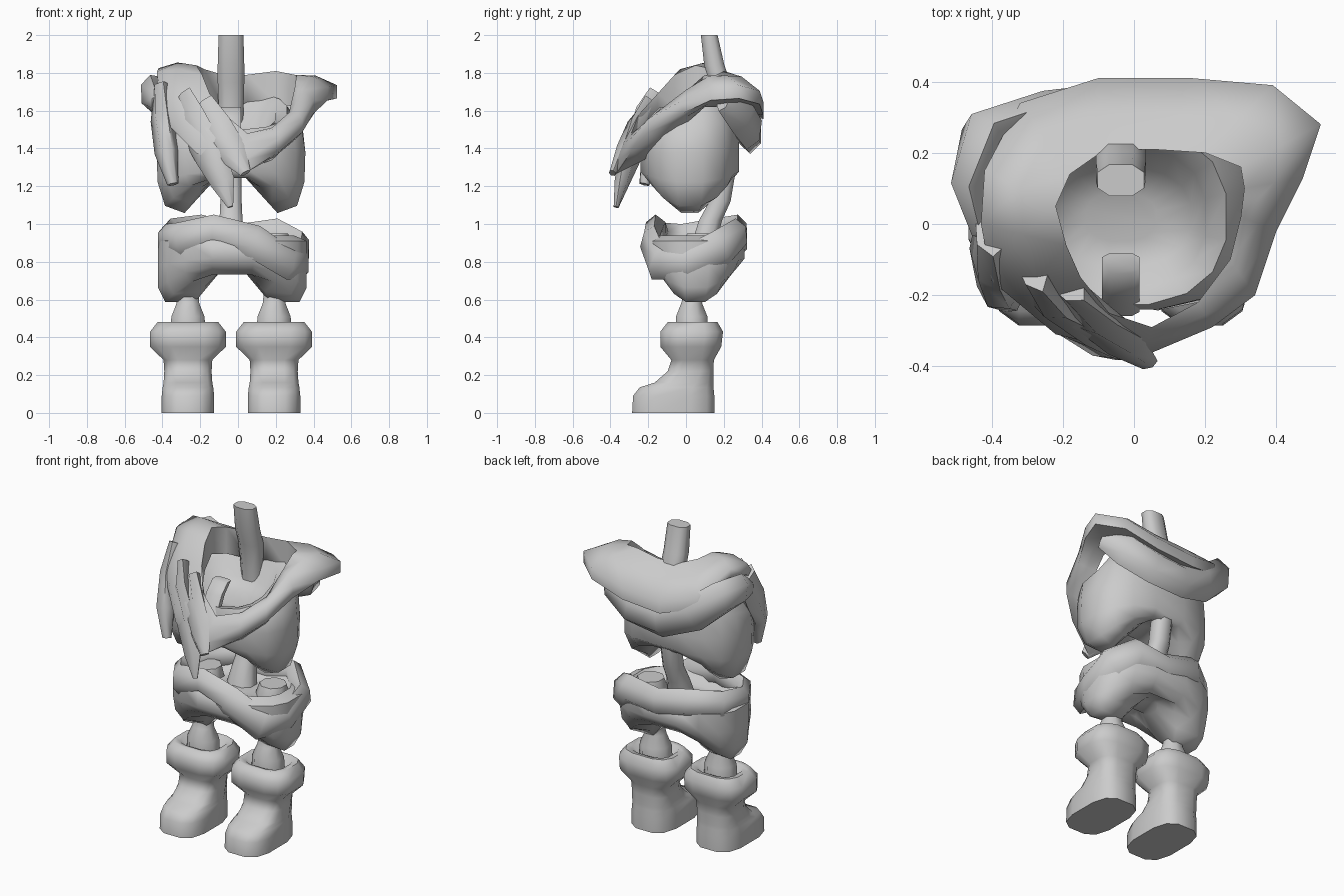
import bpy, bmesh, math
from mathutils import Vector

MID = -0.037  # body symmetry plane


def skin(name, rings, loop=False, angle=60):
    """Skin equal-length rings of points; cap the ends or close into a loop."""
    bm = bmesh.new()
    vs = [[bm.verts.new(p) for p in r] for r in rings]
    n, m = len(rings[0]), len(rings)
    for i in range(m if loop else m - 1):
        a, b = vs[i], vs[(i + 1) % m]
        for j in range(n):
            k = (j + 1) % n
            bm.faces.new((a[j], a[k], b[k], b[j]))
    if not loop:
        bm.faces.new(vs[0])
        bm.faces.new(vs[-1])
    bmesh.ops.recalc_face_normals(bm, faces=bm.faces)
    me = bpy.data.meshes.new(name)
    bm.to_mesh(me)
    bm.free()
    ob = bpy.data.objects.new(name, me)
    bpy.context.collection.objects.link(ob)
    bpy.ops.object.select_all(action='DESELECT')
    ob.select_set(True)
    bpy.context.view_layer.objects.active = ob
    bpy.ops.object.shade_smooth_by_angle(angle=math.radians(angle))
    return ob


def ring(cx, cy, z, rx, ry, n=12, power=1.0, lobe=0.0, tilt=0.0):
    """Horizontal (super)ellipse; lobe pulls the sides down and the middle up."""
    out = []
    for i in range(n):
        t = 2 * math.pi * (i + 0.5) / n
        c, s = math.cos(t), math.sin(t)
        x = rx * math.copysign(abs(c) ** power, c)
        y = ry * math.copysign(abs(s) ** power, s)
        out.append((cx + x, cy + y, z - lobe * math.cos(2 * t) + tilt * y))
    return out


def band(name, pts, loop=False):
    """Cloth strip along x, y, z, half width, half thickness, lying on the body."""
    rings, m = [], len(pts)
    for i, (x, y, z, w, t) in enumerate(pts):
        a = pts[(i - 1) % m] if loop else pts[max(i - 1, 0)]
        b = pts[(i + 1) % m] if loop else pts[min(i + 1, m - 1)]
        tan = (Vector(b[:3]) - Vector(a[:3])).normalized()
        out = Vector((x - MID, y, 0))
        out = (out - tan * out.dot(tan)).normalized()
        side = tan.cross(out)
        rings.append([Vector((x, y, z)) + side * w * math.cos(k * math.pi / 3)
                      + out * t * math.sin(k * math.pi / 3) for k in range(6)])
    return skin(name, rings, loop, 75)


# Boots with thick cuffs, and the leg bones standing in them
boot = [  # z, y front, y back, half width
    (0.00, -0.29, 0.155, 0.142), (0.09, -0.285, 0.155, 0.142), (0.135, -0.25, 0.15, 0.137),
    (0.16, -0.17, 0.148, 0.132), (0.22, -0.10, 0.148, 0.128), (0.28, -0.08, 0.15, 0.132),
    (0.35, -0.14, 0.19, 0.205), (0.43, -0.14, 0.20, 0.205), (0.48, -0.10, 0.17, 0.165),
    (0.475, -0.07, 0.14, 0.13), (0.44, -0.05, 0.12, 0.10)]
bone = [  # z, y, half width, half depth
    (0.44, 0.03, 0.10, 0.09), (0.51, 0.03, 0.095, 0.09), (0.58, 0.03, 0.065, 0.06),
    (0.63, 0.04, 0.06, 0.055), (0.85, 0.07, 0.11, 0.11), (0.95, 0.08, 0.08, 0.08)]
for label, s in (("left", 1), ("right", -1)):
    cx = MID + s * 0.228
    skin(label + "_boot", [ring(cx, (a + b) / 2, z, w, (b - a) / 2, 12, 0.65)
                           for z, a, b, w in boot])
    skin(label + "_leg_bone", [ring(cx, y, z, w, d, 8) for z, y, w, d in bone])

# Baggy shorts: open bowl on top, two hanging lobes below
shorts = [  # z, lobe, half width, half depth
    (0.89, 0, 0.10, 0.08), (0.88, 0, 0.26, 0.15), (0.94, 0, 0.33, 0.20),
    (0.91, 0, 0.40, 0.26), (0.80, 0.02, 0.40, 0.265), (0.72, 0.06, 0.40, 0.23),
    (0.66, 0.08, 0.36, 0.18), (0.68, 0.10, 0.20, 0.14), (0.76, 0.02, 0.07, 0.08)]
skin("shorts", [ring(-0.03, 0.05, z, w, d, 16, 0.8, l) for z, l, w, d in shorts])

# Rolled waist wrap, sagging on one side
band("waist_wrap", [
    (-0.13, -0.16, 0.97, 0.08, 0.06), (0.08, -0.19, 0.91, 0.09, 0.05),
    (0.27, -0.15, 0.79, 0.09, 0.05), (0.33, 0.0, 0.79, 0.09, 0.05),
    (0.32, 0.18, 0.87, 0.10, 0.06), (0.20, 0.27, 0.94, 0.09, 0.06),
    (0.0, 0.27, 0.91, 0.09, 0.06), (-0.20, 0.27, 0.96, 0.09, 0.06),
    (-0.35, 0.16, 0.94, 0.09, 0.06), (-0.38, -0.02, 0.91, 0.09, 0.05),
    (-0.31, -0.14, 0.92, 0.09, 0.05)], loop=True)

# Spine running up behind the torso into the neck post
spine = [  # z, y, half width, half depth
    (0.88, 0.09, 0.09, 0.07), (1.02, 0.13, 0.065, 0.065), (1.12, 0.18, 0.06, 0.06),
    (1.30, 0.21, 0.06, 0.06), (1.60, 0.20, 0.07, 0.06), (1.75, 0.18, 0.075, 0.06),
    (1.84, 0.15, 0.075, 0.057), (2.00, 0.123, 0.070, 0.047)]
skin("spine", [ring(MID, y, z, w, d, 8, 0.8) for z, y, w, d in spine])

# Torso shell: hollow sloping neck, two rounded lobes at the bottom
torso = [  # z, lobe, half width, half depth, tilt
    (1.46, 0, 0.10, 0.07, 0.2), (1.48, 0, 0.20, 0.14, 0.3), (1.57, 0, 0.24, 0.20, 0.4),
    (1.60, 0, 0.30, 0.25, 0.4), (1.50, 0, 0.385, 0.265, 0.2), (1.38, 0, 0.40, 0.265, 0),
    (1.25, 0.03, 0.395, 0.265, 0), (1.17, 0.08, 0.355, 0.23, 0), (1.155, 0.105, 0.25, 0.17, 0),
    (1.27, 0.03, 0.08, 0.11, 0)]
skin("torso", [ring(MID, 0.02, z, w, d, 16, 0.82, l, t) for z, l, w, d, t in torso])

# Small chest tab inside the neck opening
skin("chest_tab", [ring(MID, y, z, 0.055, 0.03, 8, 0.6)
                   for y, z in ((-0.23, 1.44), (-0.17, 1.56), (-0.11, 1.62))])

# Draped collar: inner rim point and outer edge point at each station
collar = [
    ((0.05, -0.29, 1.46), (0.03, -0.37, 1.31)), ((0.18, -0.22, 1.49), (0.22, -0.29, 1.43)),
    ((0.27, -0.10, 1.57), (0.34, -0.20, 1.53)), ((0.30, 0.02, 1.70), (0.40, -0.02, 1.63)),
    ((0.31, 0.10, 1.77), (0.475, 0.13, 1.70)), ((0.30, 0.16, 1.77), (0.525, 0.28, 1.71)),
    ((0.20, 0.20, 1.79), (0.39, 0.39, 1.68)), ((0.05, 0.21, 1.77), (0.16, 0.41, 1.62)),
    ((-0.08, 0.21, 1.77), (-0.10, 0.41, 1.60)), ((-0.18, 0.14, 1.80), (-0.32, 0.34, 1.66)),
    ((-0.22, 0.05, 1.82), (-0.42, 0.15, 1.80)), ((-0.19, -0.06, 1.77), (-0.43, 0.00, 1.78)),
    ((-0.15, -0.15, 1.67), (-0.40, -0.16, 1.60)), ((-0.07, -0.25, 1.56), (-0.22, -0.31, 1.42))]
rings = []
up = Vector((0, 0, 1))
for i, o in collar:
    i, o = Vector(i), Vector(o)
    rings.append([i - up * 0.15, i + up * 0.02, i.lerp(o, 0.5) + up * 0.045,
                  o + up * 0.025, o - up * 0.045, i.lerp(o, 0.5) - up * 0.10])
skin("collar", rings, loop=True, angle=75)

# Lower fold across the back, ending in a lump on one shoulder
band("back_fold", [
    (0.40, 0.20, 1.65, 0.06, 0.04), (0.30, 0.29, 1.58, 0.11, 0.07),
    (0.14, 0.335, 1.50, 0.11, 0.07), (-0.06, 0.34, 1.48, 0.11, 0.065),
    (-0.26, 0.31, 1.55, 0.11, 0.06), (-0.42, 0.24, 1.68, 0.11, 0.08),
    (-0.46, 0.12, 1.69, 0.10, 0.06), (-0.43, -0.02, 1.64, 0.05, 0.03)])

# Hanging cloth tails on the front and the side
band("front_tail_long", [
    (-0.29, -0.12, 1.66, 0.10, 0.04), (-0.25, -0.20, 1.55, 0.11, 0.05),
    (-0.15, -0.29, 1.37, 0.09, 0.05), (-0.08, -0.34, 1.22, 0.065, 0.04),
    (-0.04, -0.37, 1.09, 0.015, 0.015)])
band("front_tail_short", [
    (-0.19, -0.17, 1.62, 0.09, 0.04), (-0.12, -0.26, 1.50, 0.10, 0.05),
    (-0.03, -0.33, 1.38, 0.08, 0.045), (0.04, -0.39, 1.27, 0.03, 0.02)])
band("side_tail", [
    (-0.40, -0.02, 1.72, 0.08, 0.05), (-0.40, -0.10, 1.56, 0.10, 0.06),
    (-0.38, -0.18, 1.38, 0.07, 0.06), (-0.345, -0.22, 1.21, 0.03, 0.03)])
